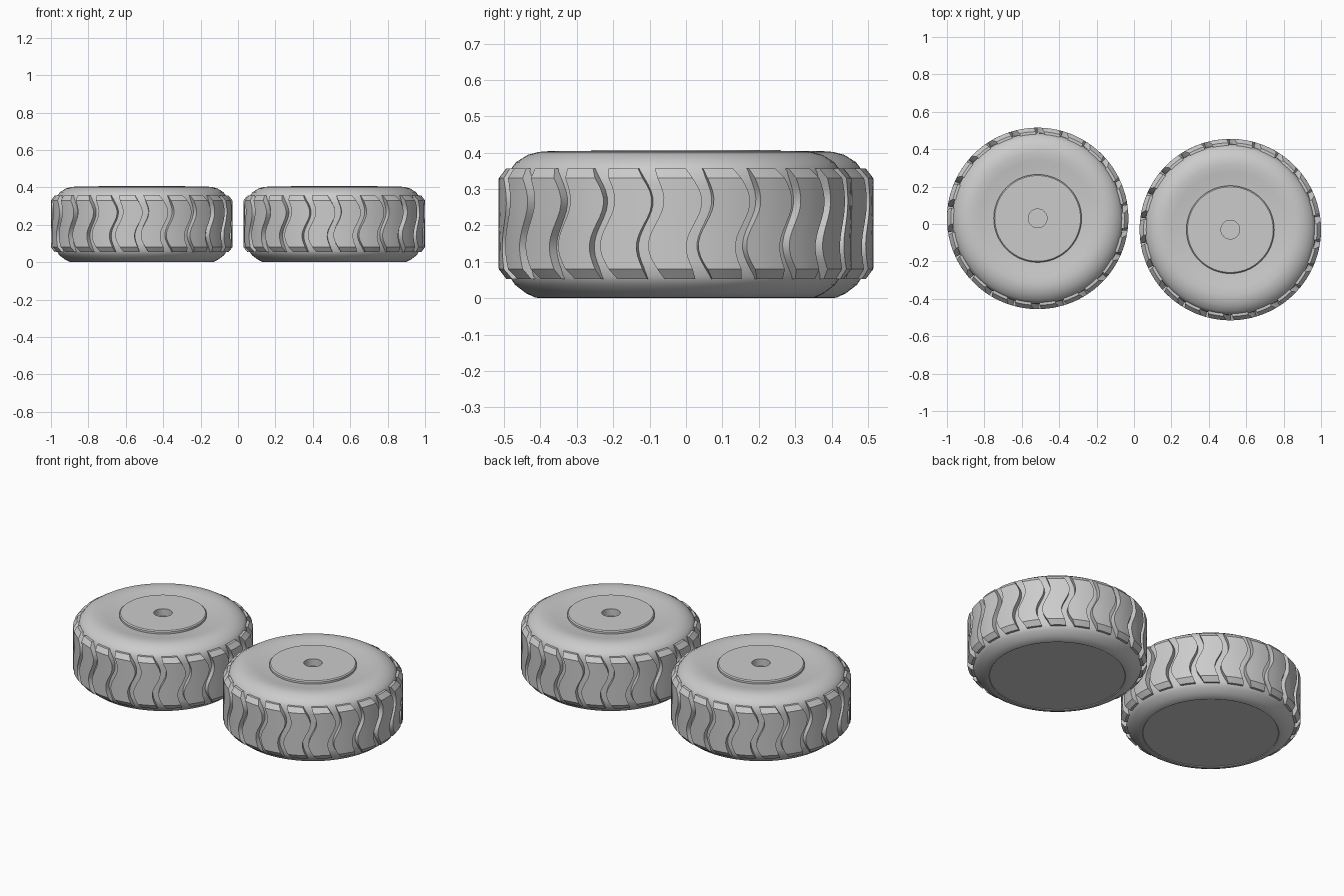
import bpy, bmesh, math

cube = bpy.data.objects.get("Cube")
if cube:
    bpy.data.objects.remove(cube, do_unlink=True)

rubber = bpy.data.materials.new("light grey")
rubber.use_nodes = True
colour = (0.6, 0.6, 0.6, 1)
rubber.diffuse_color = colour
rubber.node_tree.nodes["Principled BSDF"].inputs["Base Color"].default_value = colour

R = 0.485        # tread radius
LUGS = 22
PITCH = math.tau / LUGS


def finish(name, bm, centre, angle):
    bmesh.ops.recalc_face_normals(bm, faces=bm.faces)
    mesh = bpy.data.meshes.new(name)
    bm.to_mesh(mesh)
    bm.free()
    mesh.materials.append(rubber)
    ob = bpy.data.objects.new(name, mesh)
    ob.location = centre
    bpy.context.collection.objects.link(ob)
    bpy.ops.object.select_all(action='DESELECT')
    ob.select_set(True)
    bpy.context.view_layer.objects.active = ob
    bpy.ops.object.shade_smooth_by_angle(angle=math.radians(angle))
    return ob


def lathe(name, profile, centre, steps=88):
    bm = bmesh.new()
    verts = [bm.verts.new((r, 0, z)) for r, z in profile]
    edges = [bm.edges.new(pair) for pair in zip(verts, verts[1:])]
    bmesh.ops.spin(bm, geom=verts + edges, cent=(0, 0, 0), axis=(0, 0, 1),
                   angle=math.tau, steps=steps, use_duplicate=False)
    bmesh.ops.remove_doubles(bm, verts=bm.verts, dist=0.0001)
    return finish(name, bm, centre, 35)


def tread(name, centre, rows=14, cols=3):
    """Ring of S-shaped lugs with chamfered ends."""
    bm = bmesh.new()
    heights = [0.053] + [0.08 + 0.25 * i / rows for i in range(rows + 1)] + [0.357]
    last = len(heights) - 1
    for lug in range(LUGS):
        outer, inner = [], []
        for i, z in enumerate(heights):
            end = i in (0, last)
            t = abs(z - 0.205) / 0.15
            width = PITCH * (0.77 - 0.12 * t ** 3)
            mid = lug * PITCH + 0.045 * math.sin(math.tau * (z - 0.205) / 0.25)
            for ring, r in ((outer, 0.464 if end else R), (inner, 0.435)):
                line = []
                for c in range(cols + 1):
                    a = mid + width * (c / cols - 0.5)
                    line.append(bm.verts.new((r * math.cos(a), r * math.sin(a), z)))
                ring.append(line)
        for i in range(last):
            for c in range(cols):
                bm.faces.new((outer[i][c], outer[i][c + 1], outer[i + 1][c + 1], outer[i + 1][c]))
                bm.faces.new((inner[i][c], inner[i + 1][c], inner[i + 1][c + 1], inner[i][c + 1]))
            for c in (0, cols):
                bm.faces.new((outer[i][c], outer[i + 1][c], inner[i + 1][c], inner[i][c]))
        for i in (0, last):
            for c in range(cols):
                bm.faces.new((outer[i][c], outer[i][c + 1], inner[i][c + 1], inner[i][c]))
    return finish(name, bm, centre, 30)


# Rounded tyre body, closed underneath, dished slightly toward the hub
body = [(0, 0.004), (0.365, 0.004), (0.368, 0), (0.385, 0.002), (0.41, 0.014),
        (0.44, 0.037), (0.455, 0.06), (0.457, 0.1), (0.457, 0.31), (0.455, 0.35),
        (0.437, 0.374), (0.405, 0.394), (0.375, 0.402), (0.35, 0.404),
        (0.31, 0.4), (0.27, 0.393), (0.23, 0.39), (0.2, 0.35), (0, 0.35)]
# Raised hub disc with an axle hole
hub = [(0.235, 0.36), (0.235, 0.402), (0.229, 0.408), (0.05, 0.408),
       (0.05, 0.365), (0, 0.365)]

for side, x, y in (("right", -0.515, 0.03), ("left", 0.515, -0.03)):
    lathe(side + "_tyre_body", body, (x, y, 0))
    lathe(side + "_hub_disc", hub, (x, y, 0))
    tread(side + "_tread_lugs", (x, y, 0))
